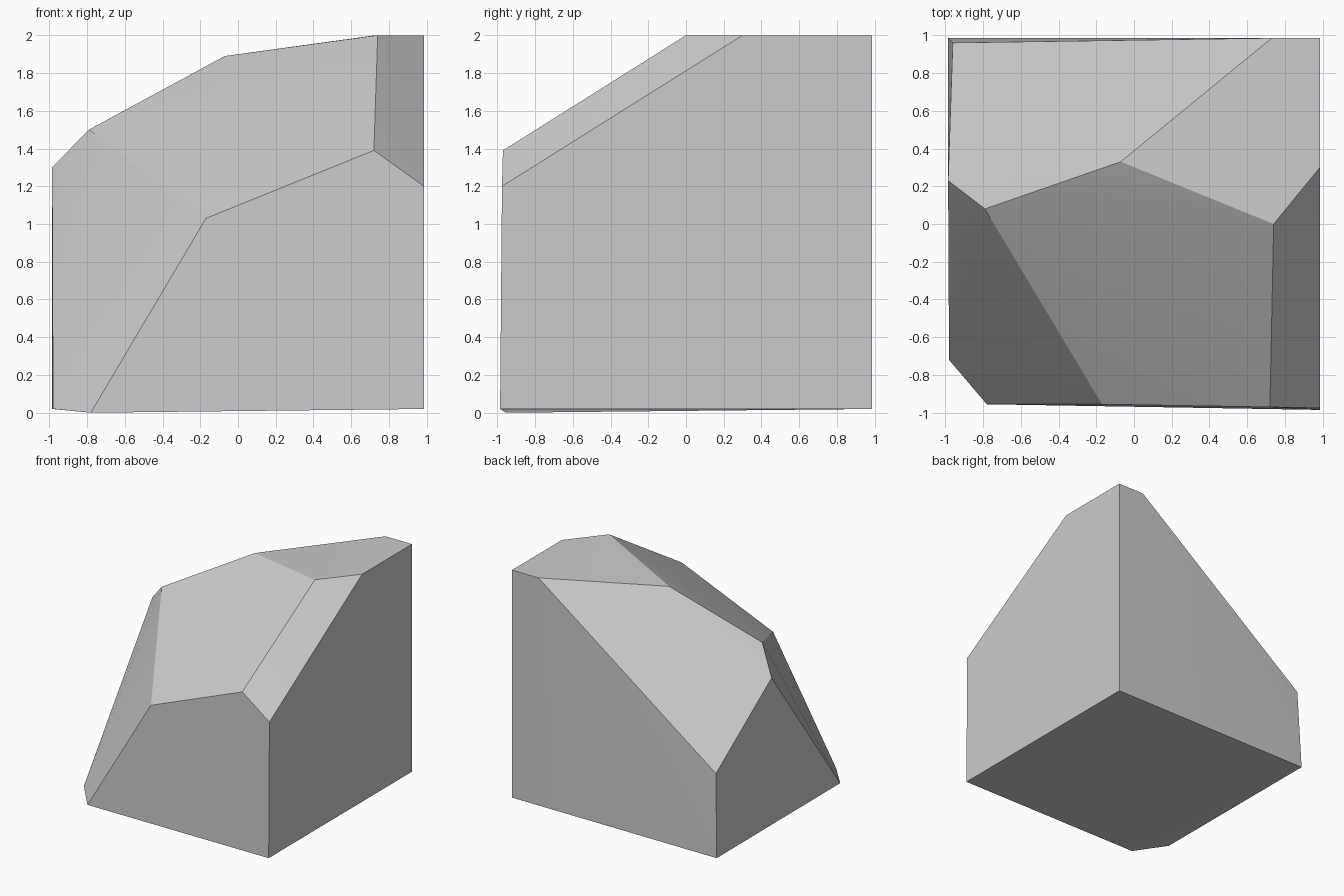
import bpy
import bmesh
import math

cube = bpy.data.objects.get("Cube")
if cube:
    bpy.data.objects.remove(cube, do_unlink=True)

# Stone colour
GREY = (0.6, 0.6, 0.6, 1.0)
stone = bpy.data.materials.new("stone_grey")
stone.use_nodes = True
stone.diffuse_color = GREY
stone.node_tree.nodes["Principled BSDF"].inputs["Base Color"].default_value = GREY

# Corners of the chipped block, grouped by where they sit
base = [(0.985, -0.985, 0.02), (0.985, 0.985, 0.02), (-0.985, 0.985, 0.02),
        (-0.98, -0.72, 0.02), (-0.78, -0.955, 0)]
front_rim = [(0.985, -0.975, 1.2), (0.72, -0.97, 1.39), (-0.17, -0.955, 1.03)]
crown = [(0.985, 0.3, 2), (0.74, 0, 2), (-0.07, 0.33, 1.89),
         (-0.79, 0.08, 1.5), (-0.985, 0.23, 1.3)]
back_rim = [(0.985, 0.985, 2), (0.73, 0.985, 2), (-0.96, 0.96, 0.74)]

# Wrap the corners in a solid and merge the flat facets
bm = bmesh.new()
for corner in base + front_rim + crown + back_rim:
    bm.verts.new(corner)
bmesh.ops.convex_hull(bm, input=bm.verts[:])
bmesh.ops.dissolve_limit(bm, angle_limit=math.radians(2),
                         verts=bm.verts[:], edges=bm.edges[:])
bmesh.ops.recalc_face_normals(bm, faces=bm.faces[:])
mesh = bpy.data.meshes.new("boulder")
bm.to_mesh(mesh)
bm.free()
mesh.materials.append(stone)

boulder = bpy.data.objects.new("boulder", mesh)
bpy.context.collection.objects.link(boulder)

# Soft shading inside each broad facet, crisp ridges between them
bpy.ops.object.select_all(action="DESELECT")
boulder.select_set(True)
bpy.context.view_layer.objects.active = boulder
bpy.ops.object.shade_smooth_by_angle(angle=math.radians(15))
